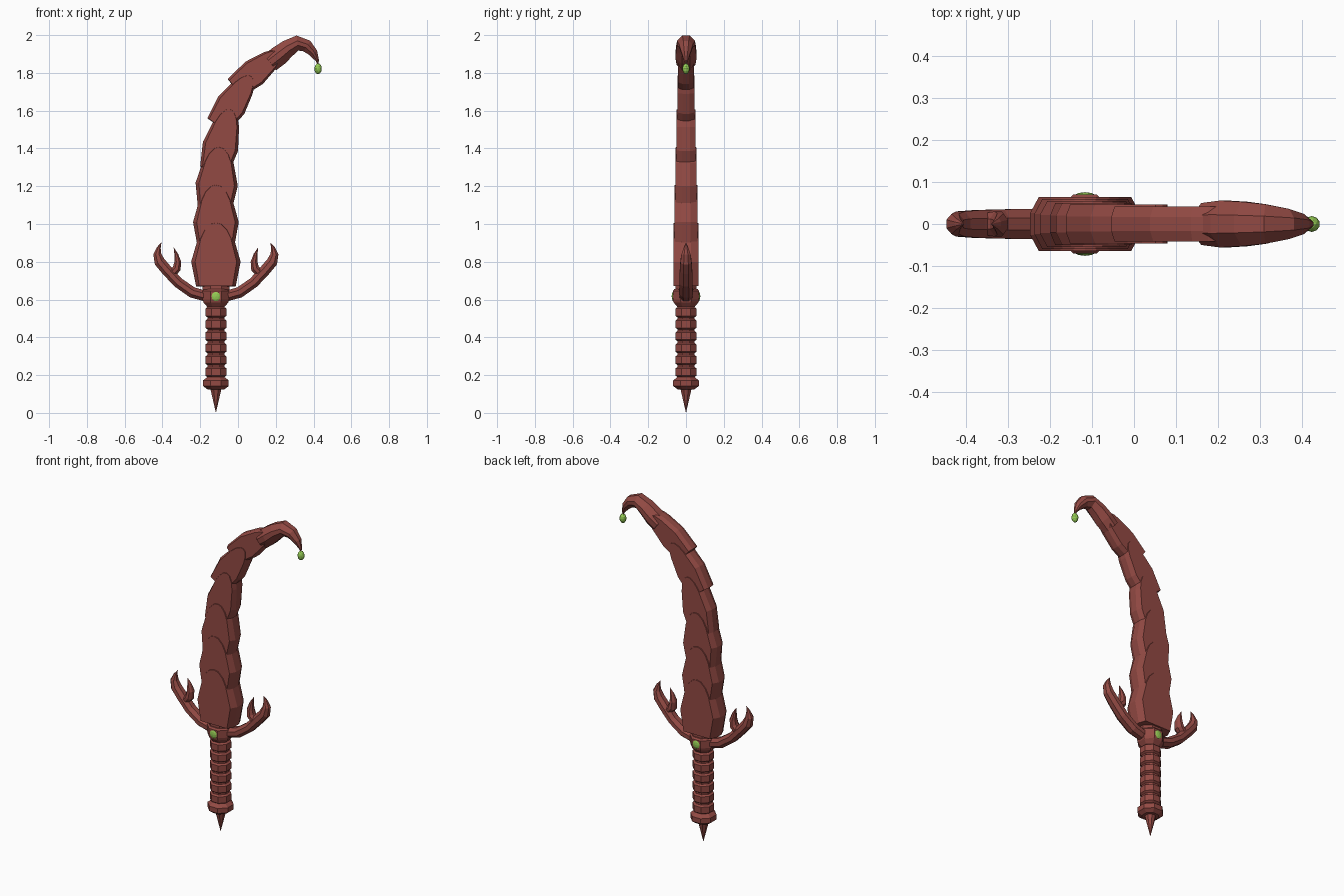
import bpy, bmesh, math
from mathutils import Vector, Matrix

cube = bpy.data.objects.get("Cube")
if cube:
    bpy.data.objects.remove(cube)

CX = -0.117  # handle axis


def material(name, color):
    m = bpy.data.materials.new(name)
    m.use_nodes = True
    m.diffuse_color = (*color, 1)
    m.node_tree.nodes["Principled BSDF"].inputs["Base Color"].default_value = (*color, 1)
    return m


RED = material("red brown", (0.29, 0.068, 0.057))
GREEN = material("gem green", (0.30, 0.60, 0.09))


def finish(name, bm, mat):
    bmesh.ops.remove_doubles(bm, verts=bm.verts, dist=0.0005)
    bmesh.ops.recalc_face_normals(bm, faces=bm.faces)
    me = bpy.data.meshes.new(name)
    bm.to_mesh(me)
    bm.free()
    me.materials.append(mat)
    ob = bpy.data.objects.new(name, me)
    bpy.context.collection.objects.link(ob)
    return ob


def skin(name, rings, mat):
    """Join rings of points into a closed solid."""
    bm = bmesh.new()
    rows = [[bm.verts.new(p) for p in ring] for ring in rings]
    n = len(rows[0])
    for a, b in zip(rows, rows[1:]):
        for i in range(n):
            j = (i + 1) % n
            bm.faces.new((a[i], a[j], b[j], b[i]))
    bm.faces.new(rows[0])
    bm.faces.new(rows[-1])
    return finish(name, bm, mat)


K = math.tan(math.pi / 8)
OCT = [(1, K), (K, 1), (-K, 1), (-1, K), (-1, -K), (-K, -1), (K, -1), (1, -K)]
HOOK = [(1, .4), (.3, 1), (-.3, 1), (-1, .4), (-1, -.4), (-.3, -1), (.3, -1), (1, -.4)]


def loft(name, path, section=OCT):
    """Sweep a section along (x, z, half width, half depth) stations."""
    rings = []
    for i, (x, z, w, t) in enumerate(path):
        a, b = path[max(i - 1, 0)], path[min(i + 1, len(path) - 1)]
        d = Vector((b[0] - a[0], b[1] - a[1])).normalized()
        rings.append([(x + d.y * u * w, v * t, z - d.x * u * w) for u, v in section])
    return skin(name, rings, RED)


def scale_plate(name, cx, cz, tx, tz, w, t):
    """Bevelled blade scale, widest at (cx, cz), with a rounded tip at (tx, tz)."""
    d = Vector((tx - cx, tz - cz))
    size = d.length
    d.normalize()
    half = [(0.8, -0.13), (1, 0), (0.72, 0.6 * size), (0.52, 0.82 * size), (0.24, 0.97 * size)]
    outline = half + [(0, size)] + [(-u, v) for u, v in reversed(half)]
    edge = t * 0.4

    def ring(y, su, sv):
        return [(cx + d.y * u * w * su + d.x * v * sv, y,
                 cz - d.x * u * w * su + d.y * v * sv) for u, v in outline]

    skin(name, [ring(-t, .84, .98), ring(-edge, 1, 1), ring(edge, 1, 1), ring(t, .84, .98)], RED)


# Blade: overlapping scales, each thinner than the one below
scales = [
    (CX, .80, CX, 1.01, .131, .065),
    (CX, 1.01, CX, 1.21, .121, .060),
    (-.113, 1.21, -.098, 1.41, .112, .055),
    (-.093, 1.41, -.040, 1.61, .096, .050),
    (-.035, 1.63, .070, 1.785, .083, .046),
    (.085, 1.80, .225, 1.91, .075, .042),
]
for i, s in enumerate(scales):
    scale_plate(f"blade_scale_{i + 1}", *s)

# Hooked blade tip
loft("blade_hook", [
    (.17, 1.855, .052, .050), (.215, 1.89, .053, .056), (.265, 1.93, .046, .053),
    (.315, 1.958, .040, .047), (.365, 1.942, .033, .036), (.400, 1.905, .023, .024),
    (.420, 1.865, .009, .010), (.423, 1.845, .003, .003)], HOOK)

# Grip with raised rings
grip = [(.565, .045)]
for i in range(6):
    z = .533 - i * .0633
    grip += [(z + .027, .045), (z + .019, .056), (z - .019, .056), (z - .027, .045)]
grip.append((.17, .045))
loft("grip", [(CX, z, r, r) for z, r in grip])

# Pommel ring and spike
loft("pommel", [(CX, z, r, r) for z, r in
                [(.19, .045), (.172, .068), (.142, .068), (.125, .045)]])
loft("pommel_spike", [(CX, z, r, r) for z, r in [(.13, .03), (0, .0)]])

# Guard block and collar
loft("guard_block", [(CX, z, r, r) for z, r in
                     [(.56, .045), (.585, .066), (.60, .070), (.645, .070), (.655, .062)]])
loft("blade_collar", [(CX, z, r, .055) for z, r in [(.64, .06), (.655, .072), (.69, .072)]])

# Guard arms with an inner prong, mirrored about the handle axis
arm = [(.05, .617, .028, .033), (.125, .638, .029, .036), (.20, .69, .028, .035),
       (.26, .755, .029, .033), (.298, .80, .029, .030), (.310, .84, .021, .024),
       (.302, .875, .010, .012), (.288, .903, 0, 0)]
prong = [(.235, .735, .022, .026), (.207, .765, .022, .030), (.202, .80, .018, .025),
         (.210, .84, .010, .014), (.224, .877, 0, 0)]
for side, s in (("right", -1), ("left", 1)):
    for part, path in (("arm", arm), ("prong", prong)):
        loft(f"guard_{part}_{side}", [(CX + s * x, z, w, t) for x, z, w, t in path])


# Gems
def gem(name, loc, size):
    bm = bmesh.new()
    bmesh.ops.create_icosphere(bm, subdivisions=2, radius=1)
    bmesh.ops.transform(bm, verts=bm.verts,
                        matrix=Matrix.Translation(loc) @ Matrix.Diagonal((*size, 1)))
    finish(name, bm, GREEN)


gem("guard_gem_front", (CX, -.065, .617), (.027, .011, .028))
gem("guard_gem_back", (CX, .065, .617), (.027, .011, .028))
gem("hook_gem", (.424, 0, 1.822), (.020, .019, .029))
